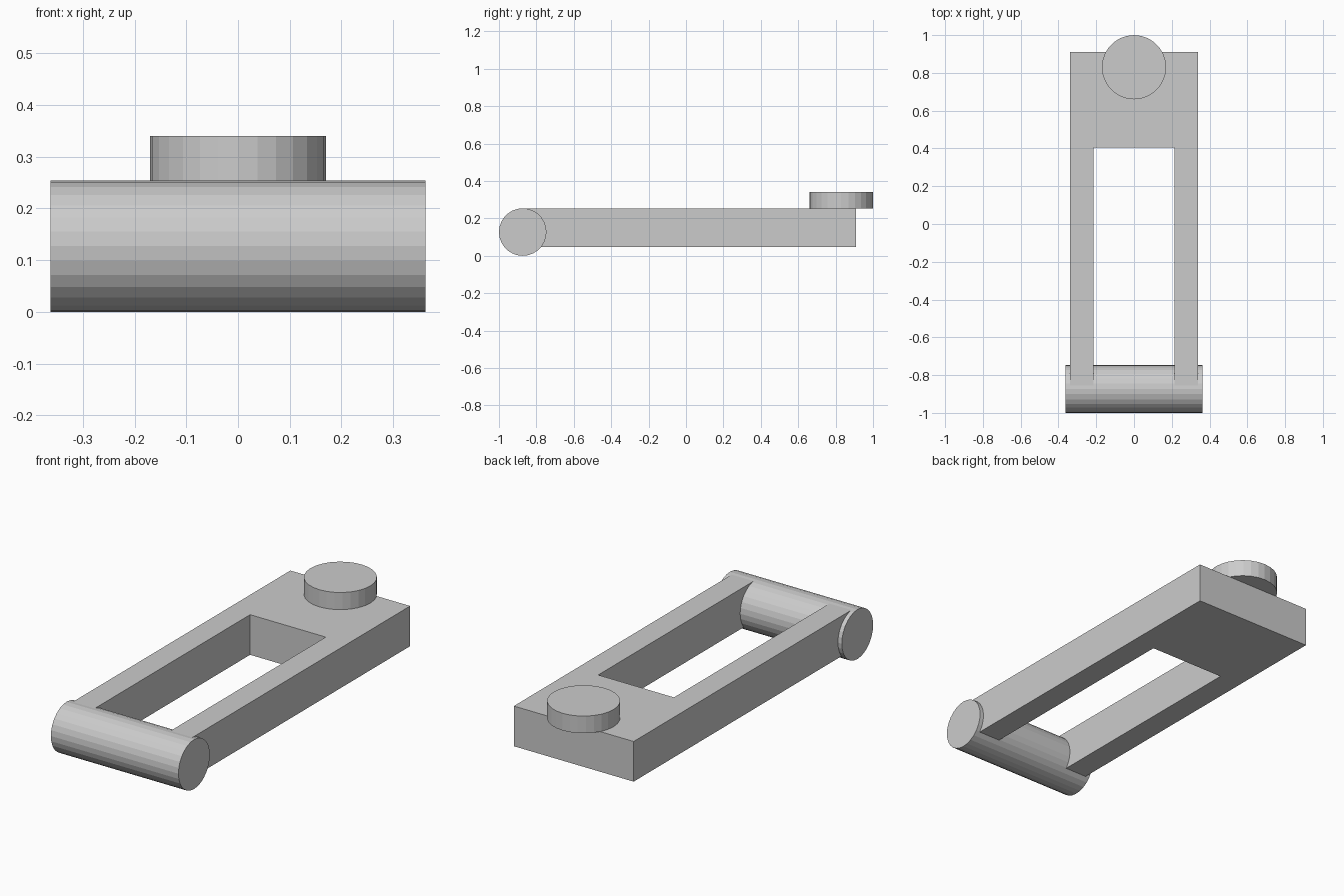
import bpy, bmesh, math
from mathutils import Matrix

if "Cube" in bpy.data.objects:
    bpy.data.objects.remove(bpy.data.objects["Cube"])

grey = bpy.data.materials.new("light grey")
grey.diffuse_color = (0.6, 0.6, 0.6, 1)
grey.use_nodes = True
grey.node_tree.nodes["Principled BSDF"].inputs["Base Color"].default_value = grey.diffuse_color


def finish(name, bm):
    bmesh.ops.recalc_face_normals(bm, faces=bm.faces)
    mesh = bpy.data.meshes.new(name)
    bm.to_mesh(mesh)
    bm.free()
    mesh.materials.append(grey)
    obj = bpy.data.objects.new(name, mesh)
    bpy.context.collection.objects.link(obj)
    return obj


def cylinder(name, radius, depth, centre, rotation=Matrix()):
    # 28 flat sides, with corners on the main axes
    bm = bmesh.new()
    bmesh.ops.create_cone(bm, cap_ends=True, segments=28, radius1=radius,
                          radius2=radius, depth=depth,
                          matrix=Matrix.Translation(centre) @ rotation)
    return finish(name, bm)


# Fork-shaped frame: two arms joined by a solid block at the back
z0, z1 = 0.046, 0.252
half = [(0.34, 0.91), (0.34, -0.873), (0.215, -0.873), (0.215, 0.405)]
outline = half + [(-x, y) for x, y in reversed(half)]
bm = bmesh.new()
face = bm.faces.new([bm.verts.new((x, y, z0)) for x, y in outline])
side = bmesh.ops.extrude_face_region(bm, geom=[face], use_keep_orig=True)
top = [v for v in side["geom"] if isinstance(v, bmesh.types.BMVert)]
bmesh.ops.translate(bm, vec=(0, 0, z1 - z0), verts=top)
finish("fork_frame", bm)

# Round cross bar at the ends of the arms
cylinder("cross_bar", 0.127, 0.724, (0, -0.873, 0.127),
         Matrix.Rotation(math.pi / 2, 4, 'Y'))

# Round button on the back block, overhanging its rear edge
cylinder("button", 0.17, 0.34 - z1, (0, 0.83, (0.34 + z1) / 2))
